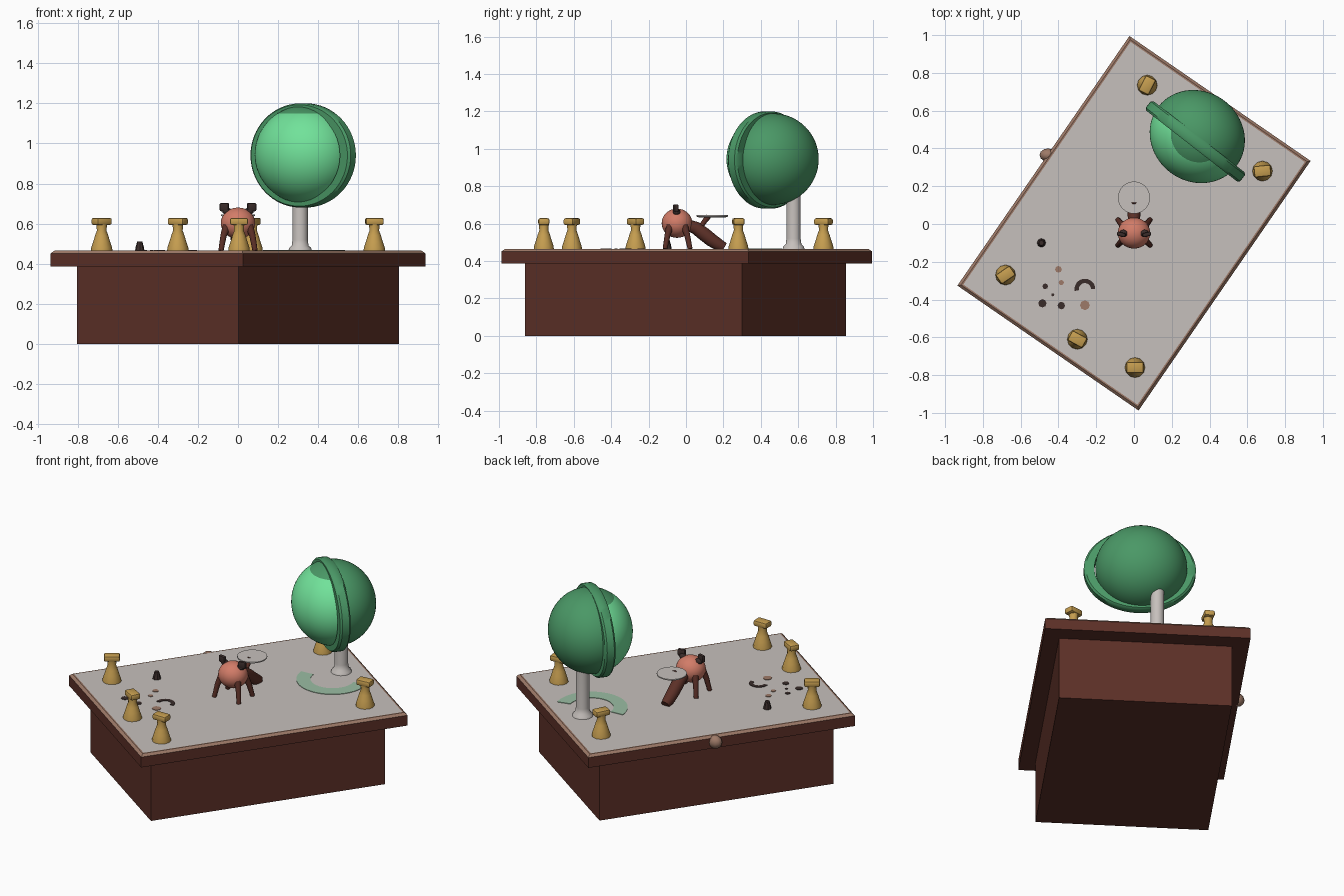
import bpy, bmesh, math
from mathutils import Vector, Matrix

if "Cube" in bpy.data.objects:
    bpy.data.objects.remove(bpy.data.objects["Cube"])


def mat(name, r, g, b):
    m = bpy.data.materials.new(name)
    lin = [((c / 255 + 0.055) / 1.055) ** 2.4 for c in (r, g, b)]
    m.diffuse_color = (*lin, 1)
    m.use_nodes = True
    m.node_tree.nodes["Principled BSDF"].inputs["Base Color"].default_value = m.diffuse_color
    return m


GREY = mat("pale grey", 198, 192, 188)
TAN = mat("tan", 158, 122, 104)
BROWN = mat("brown", 92, 48, 39)
GOLD = mat("gold", 198, 158, 80)
SALMON = mat("salmon", 210, 124, 104)
DARK = mat("charcoal", 58, 44, 42)
LIGHT_GREEN = mat("light green", 113, 226, 154)
GREEN = mat("green", 74, 152, 102)
PALE_GREEN = mat("pale green", 155, 190, 163)
TOP = 0.465
TURN = math.atan2(1.32, 0.91)      # heading of the table's long side


def make(name, bm, mats, smooth=True):
    bmesh.ops.recalc_face_normals(bm, faces=bm.faces)
    me = bpy.data.meshes.new(name)
    bm.to_mesh(me)
    bm.free()
    ob = bpy.data.objects.new(name, me)
    bpy.context.collection.objects.link(ob)
    for m in mats if isinstance(mats, list) else [mats]:
        me.materials.append(m)
    if smooth:
        bpy.ops.object.select_all(action='DESELECT')
        ob.select_set(True)
        bpy.context.view_layer.objects.active = ob
        bpy.ops.object.shade_smooth_by_angle(angle=math.radians(40))
    return ob


def box(name, loc, size, m, turn=0.0, bevel=0.0):
    bm = bmesh.new()
    bmesh.ops.create_cube(bm, size=1, matrix=Matrix.Translation(loc) @ Matrix.Rotation(turn, 4, 'Z')
                          @ Matrix.Diagonal((*size, 1)))
    if bevel:
        bmesh.ops.bevel(bm, geom=bm.edges[:], offset=bevel, segments=2, affect='EDGES', profile=0.5)
    return make(name, bm, m, bevel > 0)


def ball(name, loc, size, m, turn=0.0, seg=32):
    bm = bmesh.new()
    bmesh.ops.create_uvsphere(bm, u_segments=seg, v_segments=seg // 2, radius=1,
                              matrix=Matrix.Translation(loc) @ Matrix.Rotation(turn, 4, 'Z')
                              @ Matrix.Diagonal((*size, 1)))
    return make(name, bm, m)


def lathe(name, x, y, profile, m, seg=24):
    bm = bmesh.new()
    rings = [[bm.verts.new((x + r * math.cos(2 * math.pi * i / seg), y + r * math.sin(2 * math.pi * i / seg), z))
              for i in range(seg)] for r, z in profile]
    for a, b in zip(rings, rings[1:]):
        for i in range(seg):
            j = (i + 1) % seg
            bm.faces.new((a[i], a[j], b[j], b[i]))
    bm.faces.new(rings[0][::-1])
    bm.faces.new(rings[-1])
    return make(name, bm, m, True)


def tube(name, pts, radii, m, seg=12):
    bm = bmesh.new()
    rings = []
    for k, p in enumerate(pts):
        d = Vector(pts[min(k + 1, len(pts) - 1)]) - Vector(pts[max(k - 1, 0)])
        q = d.to_track_quat('Z', 'Y')
        rings.append([bm.verts.new(Vector(p) + q @ Vector((radii[k] * math.cos(t), radii[k] * math.sin(t), 0)))
                      for t in [2 * math.pi * i / seg for i in range(seg)]])
    for a, b in zip(rings, rings[1:]):
        for i in range(seg):
            j = (i + 1) % seg
            bm.faces.new((a[i], a[j], b[j], b[i]))
    bm.faces.new(rings[0][::-1])
    bm.faces.new(rings[-1])
    return make(name, bm, m)


def arc_plate(name, x, y, r0, r1, a0, a1, m, seg=24):
    bm = bmesh.new()
    rows = []
    for i in range(seg + 1):
        t = math.radians(a0 + (a1 - a0) * i / seg)
        c, s = math.cos(t), math.sin(t)
        rows.append([bm.verts.new((x + r * c, y + r * s, z))
                     for r, z in ((r0, TOP - .002), (r1, TOP - .002), (r1, TOP + .003), (r0, TOP + .003))])
    for a, b in zip(rows, rows[1:]):
        for i in range(4):
            j = (i + 1) % 4
            bm.faces.new((a[i], a[j], b[j], b[i]))
    bm.faces.new(rows[0])
    bm.faces.new(rows[-1][::-1])
    return make(name, bm, m, False)


# table: plinth and overhanging slab with a chamfered tan border and grey top
box("plinth", (0, -0.003, 0.198), (1.41, 0.98, 0.396), BROWN, TURN)
bm = bmesh.new()
bmesh.ops.create_cube(bm, size=1, matrix=Matrix.Translation((0, 0.004, 0.426))
                      @ Matrix.Rotation(TURN, 4, 'Z') @ Matrix.Diagonal((1.605, 1.165, 0.078, 1)))
bmesh.ops.bevel(bm, geom=[e for e in bm.edges if all(v.co.z > 0.44 for v in e.verts)],
                offset=0.014, segments=1, affect='EDGES')
bm.normal_update()
top = max(bm.faces, key=lambda f: f.calc_center_median().z)
border = bmesh.ops.inset_individual(bm, faces=[top], thickness=0.012)["faces"]
bm.normal_update()
for f in bm.faces:
    f.material_index = 2 if f == top else 1 if f in border or 0.3 < f.normal.z < 0.95 else 0
make("table_slab", bm, [BROWN, TAN, GREY], False)
ball("edge_lump", (-0.455, 0.365, 0.425), (0.045, 0.035, 0.04), TAN, seg=12)

# gold pegs with a flared foot and a crossbar cap
for i, (x, y, turn) in enumerate([(-0.68, -0.27, 0.6), (-0.30, -0.61, -0.5), (0.005, -0.76, 0.0),
                                  (0.07, 0.735, 1.1), (0.68, 0.28, 0.1)]):
    lathe(f"peg_{i}", x, y, [(0.054, TOP - .005), (0.052, 0.48), (0.042, 0.51), (0.033, 0.54),
                             (0.024, 0.565), (0.027, 0.60)], GOLD, 12)
    box(f"peg_cap_{i}", (x, y, 0.611), (0.09, 0.06, 0.036), GOLD, turn, 0.01)

# big green globe on a pole, front half light, with an oval rim
SPIN = -math.atan2(0.39, 0.50)
lathe("pole", 0.31, 0.575, [(0.06, TOP - .005), (0.055, 0.478), (0.042, 0.49), (0.038, 0.52), (0.038, 0.82)], GREY)
globe = ball("globe", (0.335, 0.463, 0.945), (0.26, 0.238, 0.245), [GREEN, LIGHT_GREEN], SPIN, 64)
front = Vector((math.sin(SPIN), -math.cos(SPIN), 0))
for p in globe.data.polygons:
    if p.normal.dot(front) > 0 and p.normal.z < 0.82:
        p.material_index = 1
bm = bmesh.new()
frame = Matrix.Translation((0.327, 0.44, 0.94)) @ Matrix.Rotation(SPIN, 4, 'Z')
section = [(-0.06, -0.035), (-0.012, -0.035), (0, -0.024), (0, 0.018), (-0.012, 0.028), (-0.06, 0.028)]
rows = []
for i in range(64):
    t = 2 * math.pi * i / 64
    rows.append([bm.verts.new(frame @ Vector(((0.317 + d) * math.cos(t), w, (0.26 + d * 0.6) * math.sin(t))))
                 for d, w in section])
for k in range(64):
    a, b = rows[k], rows[(k + 1) % 64]
    for i in range(6):
        j = (i + 1) % 6
        bm.faces.new((a[i], a[j], b[j], b[i]))
make("globe_rim", bm, GREEN)
arc_plate("green_floor_arc", 0.33, 0.46, 0.125, 0.205, 185, 375, PALE_GREEN)

# small four-legged figure: round body, ears, legs, curved trunk and round tray
ball("body", (0, -0.048, 0.602), (0.086, 0.082, 0.078), SALMON)
for s, side in ((-1, "left"), (1, "right")):
    ball(f"{side}_ear_stalk", (s * 0.055, -0.05, 0.662), (0.024, 0.02, 0.018), DARK, seg=12)
    box(f"{side}_ear", (s * 0.068, -0.055, 0.682), (0.046, 0.022, 0.042), DARK, s * 0.25, 0.007)
    for y0, y1, end in ((-0.085, -0.112, "front"), (-0.01, 0.022, "back")):
        tube(f"{end}_{side}_leg", [(s * 0.055, y0, 0.59), (s * 0.072, (y0 + y1) / 2, 0.54), (s * 0.085, y1, TOP)],
             [0.021, 0.016, 0.013], BROWN)
tube("trunk", [(0, 0.0, 0.595), (0, 0.05, 0.578), (0, 0.095, 0.545), (0, 0.135, 0.513),
               (0, 0.17, 0.49), (0, 0.205, 0.472)],
     [0.03, 0.034, 0.037, 0.036, 0.033, 0.026], BROWN, 16)
tube("tray_stem", [(0, 0.07, 0.56), (0, 0.09, 0.60), (0, 0.12, 0.64)], [0.016, 0.013, 0.016], BROWN)
lathe("tray", 0, 0.14, [(0.07, 0.633), (0.085, 0.638), (0.085, 0.645)], GREY, 32)

# scattered marks on the table top
lathe("small_stub", -0.49, -0.10, [(0.024, TOP - .003), (0.02, 0.485), (0.013, 0.51)], DARK, 8)
arc_plate("dark_arc", -0.26, -0.345, 0.032, 0.055, 0, 190, DARK)
for i, (x, y, r, m) in enumerate([(-0.485, -0.42, 0.022, DARK), (-0.385, -0.432, 0.02, DARK),
                                  (-0.47, -0.33, 0.015, DARK), (-0.43, -0.375, 0.008, DARK),
                                  (-0.26, -0.43, 0.026, TAN), (-0.40, -0.24, 0.018, TAN),
                                  (-0.385, -0.31, 0.014, TAN)]):
    lathe(f"floor_mark_{i}", x, y, [(r, TOP - .002), (r, TOP + .003)], m, 8)
